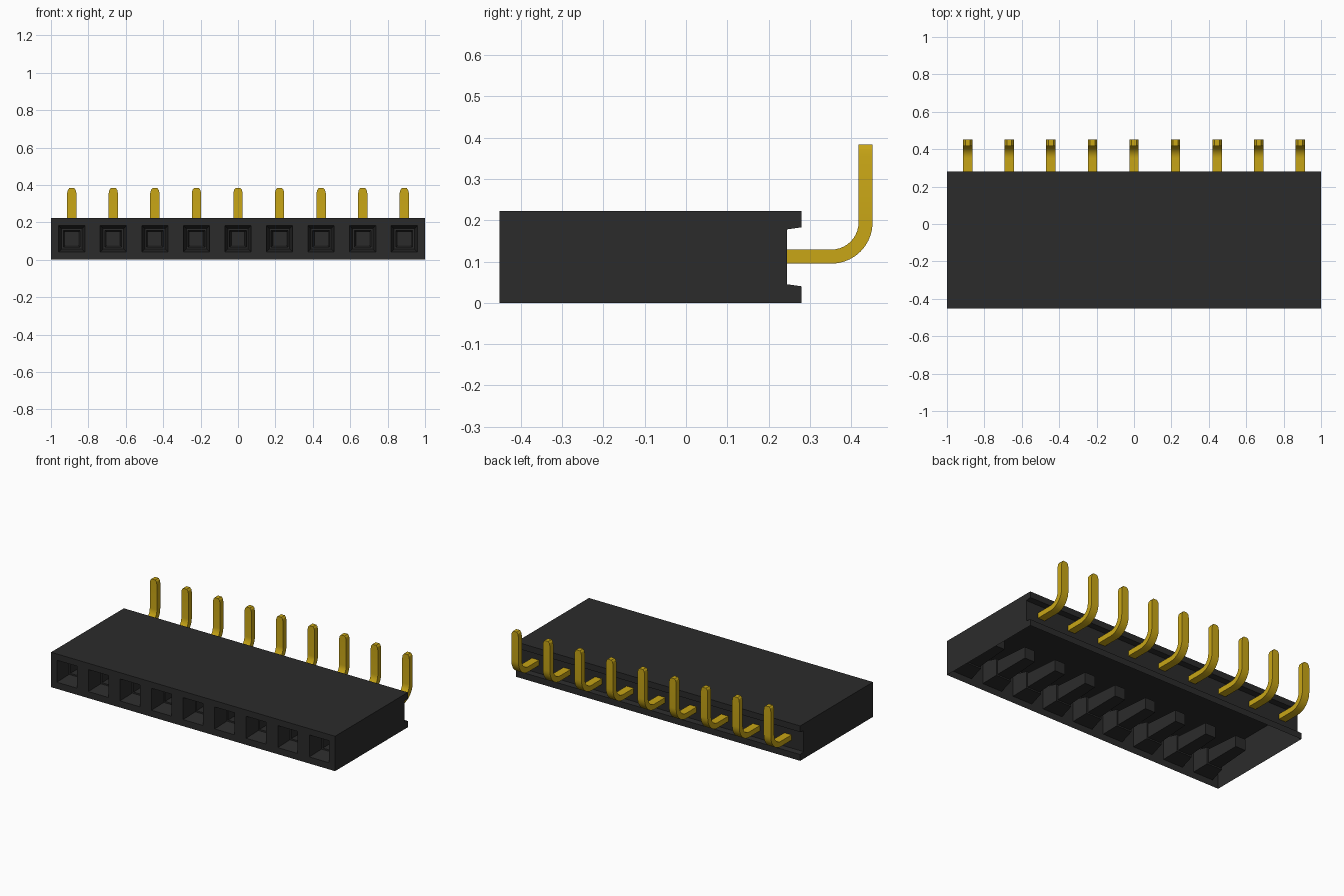
import bpy, bmesh, math

cube = bpy.data.objects.get("Cube")
if cube:
    bpy.data.objects.remove(cube, do_unlink=True)

COUNT = 9
PITCH = 2 / COUNT
FRONT, HEIGHT = -0.452, 0.222
PIN_Z = 0.112


def make_material(name, color):
    mat = bpy.data.materials.new(name)
    mat.use_nodes = True
    mat.diffuse_color = color
    mat.node_tree.nodes["Principled BSDF"].inputs["Base Color"].default_value = color
    return mat


def make_object(name, bm, mat):
    mesh = bpy.data.meshes.new(name)
    bm.to_mesh(mesh)
    bm.free()
    mesh.materials.append(mat)
    obj = bpy.data.objects.new(name, mesh)
    bpy.context.collection.objects.link(obj)
    return obj


def bridge(bm, first, second):
    for i in range(4):
        j = (i + 1) % 4
        bm.faces.new((first[i], first[j], second[j], second[i]))


def rectangle(bm, x, y, half, low, high):
    corners = ((x - half, low), (x + half, low), (x + half, high), (x - half, high))
    return [bm.verts.new((cx, y, cz)) for cx, cz in corners]


black = make_material("black plastic", (0.024, 0.024, 0.024, 1))
gold = make_material("gold metal", (0.58, 0.38, 0.008, 1))
pin_xs = [-1 + PITCH * (i + 0.5) for i in range(COUNT)]

# Housing shell: side profile with a rear channel, open underneath
bm = bmesh.new()
profile = [(FRONT, 0), (0.28, 0), (0.28, 0.04), (0.245, 0.045),
           (0.245, 0.178), (0.28, 0.183), (0.28, HEIGHT), (FRONT, HEIGHT)]
left = [bm.verts.new((1, y, z)) for y, z in profile]
right = [bm.verts.new((-1, y, z)) for y, z in profile]
bm.faces.new(left)
bm.faces.new(right[::-1])
for i in range(1, len(profile) - 1):
    bm.faces.new((left[i], right[i], right[i + 1], left[i + 1]))

# Front wall cells, each with a funnel leading into a narrow socket
socket = [(0, 0.07), (0.1, 0.054), (0.1, 0.045), (0.33, 0.036)]
for x in pin_xs:
    ring = rectangle(bm, x, FRONT, PITCH / 2, 0, HEIGHT)
    for depth, half in socket:
        inner = rectangle(bm, x, FRONT + depth, half, PIN_Z - half, PIN_Z + half)
        bridge(bm, ring, inner)
        ring = inner
    bm.faces.new(ring)
make_object("socket_housing", bm, black)

# Pin path: (outer point, inner point, half width) along the bend
BEND_Y, BEND_Z, OUTER, INNER, HALF = 0.352, 0.195, 0.1, 0.066, 0.025
STEPS = 10
path = [((0.245, BEND_Z - OUTER), (0.245, BEND_Z - INNER), HALF)]
for i in range(STEPS + 1):
    a = math.pi / 2 * i / STEPS
    outer, inner = [(BEND_Y + r * math.sin(a), BEND_Z - r * math.cos(a))
                    for r in (OUTER, INNER)]
    path.append((outer, inner, HALF))
for z, half in ((0.355, HALF), (0.373, 0.021), (0.383, 0.013)):
    path.append(((BEND_Y + OUTER, z), (BEND_Y + INNER, z), half))

# Bent pins with tapered tips
for number, x in enumerate(pin_xs, 1):
    bm = bmesh.new()
    rings = []
    for outer, inner, half in path:
        rings.append([bm.verts.new((x + side * half, *point)) for side, point in
                      ((-1, outer), (1, outer), (1, inner), (-1, inner))])
    for first, second in zip(rings, rings[1:]):
        bridge(bm, first, second)
    bm.faces.new(rings[0])
    bm.faces.new(rings[-1])
    bmesh.ops.recalc_face_normals(bm, faces=bm.faces)
    pin = make_object(f"bent_pin_{number}", bm, gold)
    bpy.ops.object.select_all(action="DESELECT")
    pin.select_set(True)
    bpy.context.view_layer.objects.active = pin
    bpy.ops.object.shade_smooth_by_angle(angle=math.radians(20))
